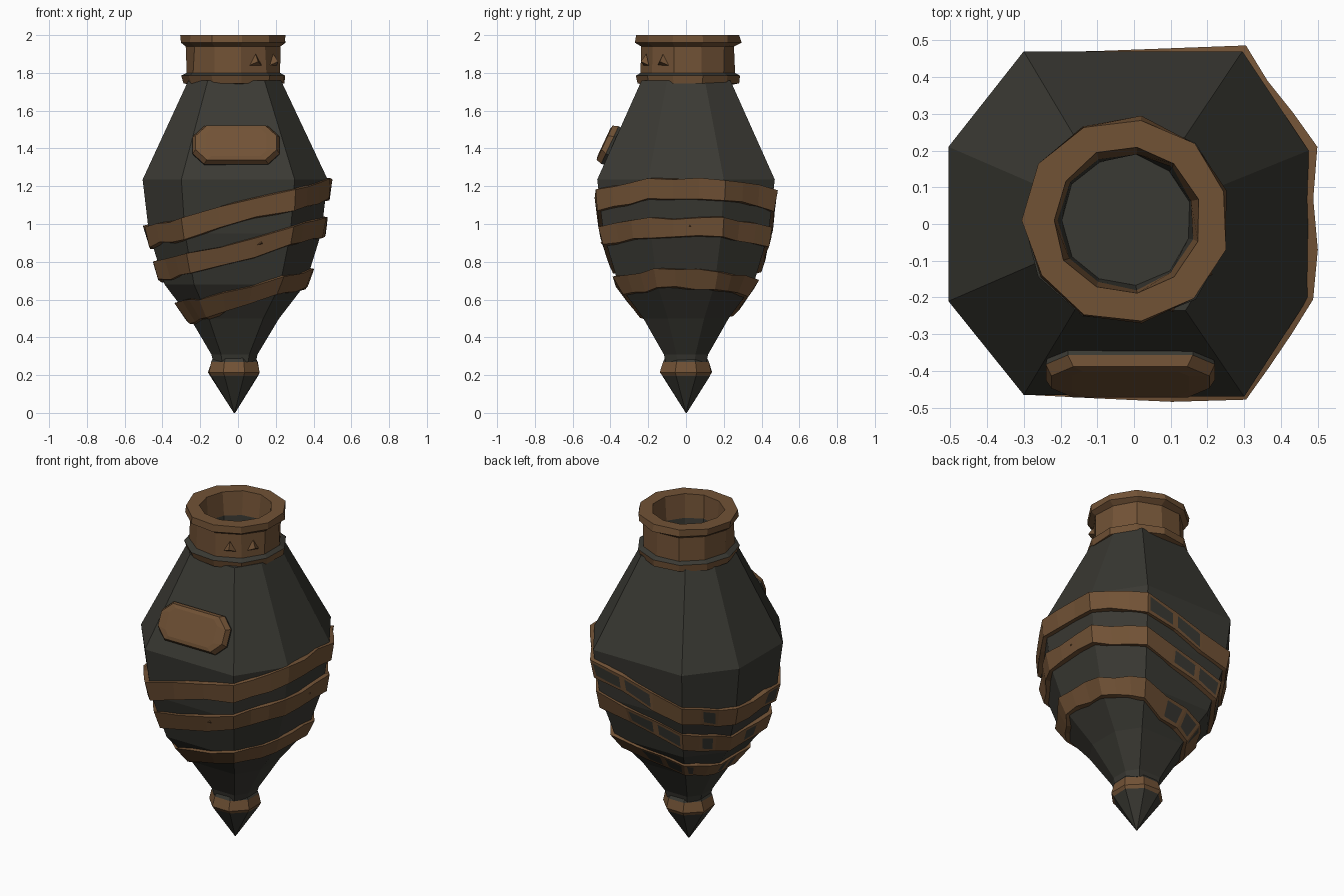
import bpy, bmesh, math, random
from mathutils import Vector

random.seed(7)
if "Cube" in bpy.data.objects:
    bpy.data.objects.remove(bpy.data.objects["Cube"], do_unlink=True)


def material(name, rgb):
    m = bpy.data.materials.new(name)
    m.use_nodes = True
    m.diffuse_color = (*rgb, 1)
    m.node_tree.nodes["Principled BSDF"].inputs["Base Color"].default_value = (*rgb, 1)
    return m


MATS = [material("dark_iron", (0.042, 0.041, 0.033)),
        material("rusty_bronze", (0.165, 0.084, 0.036))]
IRON, RUST = 0, 1


def finish(name, bm):
    bmesh.ops.recalc_face_normals(bm, faces=bm.faces)
    mesh = bpy.data.meshes.new(name)
    bm.to_mesh(mesh)
    bm.free()
    for m in MATS:
        mesh.materials.append(m)
    obj = bpy.data.objects.new(name, mesh)
    bpy.context.collection.objects.link(obj)
    return obj


def loft(rings, mats, cap_start=None, cap_end=None, wrap=False):
    """Bridge equal rings of points; mats gives the colour of each strip."""
    bm = bmesh.new()
    rows = [[bm.verts.new(p) for p in ring] for ring in rings]
    n = len(rows[0])
    for i in range(len(rows) if wrap else len(rows) - 1):
        a, b = rows[i], rows[(i + 1) % len(rows)]
        for j in range(n):
            k = (j + 1) % n
            bm.faces.new((a[j], a[k], b[k], b[j])).material_index = mats[i]
    for row, mat in ((rows[0], cap_start), (rows[-1], cap_end)):
        if mat is not None:
            bm.faces.new(row).material_index = mat
    return bm


def wobble(amount):
    return random.uniform(-amount, amount)


# Vessel body: one octagon scaled along the height
OCTAGON = [Vector(p) for p in ((0.3, -0.47), (0.475, -0.2), (0.475, 0.2), (0.295, 0.47),
                               (-0.3, 0.47), (-0.505, 0.21), (-0.505, -0.21), (-0.3, -0.465))]
PROFILE = [(0.27, 0.23), (0.31, 0.25), (0.5, 0.48), (0.68, 0.76),
           (0.95, 0.93), (1.235, 1.0), (1.76, 0.5)]
AXIS_X = -0.02


def body_scale(z):
    for (z0, s0), (z1, s1) in zip(PROFILE, PROFILE[1:]):
        if z <= z1:
            return s0 + (s1 - s0) * (z - z0) / (z1 - z0)
    return PROFILE[-1][1]


def on_body(p, z, out=0.0):
    s = body_scale(z)
    d = p.normalized() * out
    return Vector((p.x * s + d.x + AXIS_X * (1 - s), p.y * s + d.y, z))


body = loft([[on_body(p, z) for p in OCTAGON] for z, s in PROFILE],
            [IRON] * 6, IRON, IRON)
finish("vessel_body", body)

# Three tilted bands wrapped around the body
PERIMETER = [a.lerp(b, t / 3) for a, b in zip(OCTAGON, OCTAGON[1:] + OCTAGON[:1])
             for t in range(3)]


def band(name, level, slope, half):
    rings = [[], [], [], []]
    section = ((-half, -0.03), (-half * 0.9, 0.022), (half * 0.9, 0.022), (half, -0.03))
    for p in PERIMETER:
        z = level
        for step in range(8):
            z = level + slope * on_body(p, z).x
        z += wobble(0.008)
        for ring, (dz, out) in zip(rings, section):
            ring.append(on_body(p, z + dz + wobble(0.008), out + wobble(0.006)))
    bm = loft(rings, [RUST] * 4, wrap=True)
    bmesh.ops.recalc_face_normals(bm, faces=bm.faces)
    # worn patches where the iron shows through, mostly behind
    outer = [f for f in bm.faces if abs(f.normal.z) < 0.75
             and f.normal.dot(f.calc_center_median().xy.to_3d()) > 0]
    worn = [f for f in outer if f.normal.y - f.normal.x > 0.5 and random.random() < 0.45]
    bmesh.ops.inset_individual(bm, faces=worn, thickness=0.025)
    for f in worn:
        f.material_index = IRON
    finish(name, bm)


band("upper_band", 1.055, 0.27, 0.06)
band("middle_band", 0.86, 0.27, 0.055)
band("lower_band", 0.605, 0.28, 0.055)


# Round fittings on the axis
def turned(profile, sides, cx, cy, jitter):
    return [[(cx + (r + wobble(jitter)) * math.cos(2 * math.pi * (i + 0.5) / sides),
              cy + (r + wobble(jitter)) * math.sin(2 * math.pi * (i + 0.5) / sides), z)
             for i in range(sides)] for r, z in profile]


# Open neck with a flange at its foot and a rolled lip
neck = turned([(0.23, 1.735), (0.272, 1.745), (0.282, 1.785), (0.255, 1.8), (0.252, 1.94),
               (0.282, 1.96), (0.28, 2.0), (0.2, 2.0), (0.187, 1.86), (0.18, 1.77)],
              11, AXIS_X, 0.01, 0.006)
finish("neck", loft(neck, [RUST, RUST, IRON, RUST, RUST, RUST, RUST, RUST, IRON], None, IRON))

# Cuff and pointed foot
foot = turned([(0.115, 0.3), (0.132, 0.27), (0.147, 0.215), (0.135, 0.195), (0.002, 0.0)],
              8, AXIS_X, 0, 0.004)
finish("pointed_foot", loft(foot, [IRON, RUST, RUST, IRON], IRON, IRON))

# Name plate on the sloping front shoulder: chamfered outline with a raised middle
def plate_ring(w, h, cut, depth):
    up = Vector((0, 0.42, 0.9)).normalized()
    out = Vector((0, -0.9, 0.42)).normalized()
    centre = Vector((-0.01, -0.376, 1.405))
    corners = ((-w, -h + cut), (-w + cut, -h), (w - cut, -h), (w, -h + cut),
               (w, h - cut), (w - cut, h), (-w + cut, h), (-w, h - cut))
    return [centre + Vector((x, 0, 0)) + up * y + out * depth for x, y in corners]


plate = [plate_ring(0.22, 0.1, 0.05, -0.02), plate_ring(0.23, 0.11, 0.06, 0.03),
         plate_ring(0.215, 0.1, 0.06, 0.06), plate_ring(0.16, 0.08, 0.03, 0.065)]
finish("shoulder_plate", loft(plate, [IRON, RUST, RUST], IRON, RUST))

# Dents: raised chips of metal along the bands and neck
def chip(name, pos, size):
    bm = bmesh.new()
    bmesh.ops.create_cone(bm, cap_ends=True, segments=3, radius1=size,
                          radius2=0, depth=size * 0.8)
    out = Vector((pos[0], pos[1], 0)).normalized()
    bm.transform(out.to_track_quat("Z", "Y").to_matrix().to_4x4())
    bmesh.ops.translate(bm, verts=bm.verts, vec=pos)
    for f in bm.faces:
        f.material_index = RUST
    finish(name, bm)


chip("neck_chip_front", (0.1, -0.225, 1.86), 0.04)
chip("neck_chip_side", (0.2, -0.13, 1.86), 0.04)
chip("band_chip_front", (0.12, -0.435, 0.9), 0.045)
chip("band_chip_side", (0.455, 0.02, 0.99), 0.045)
chip("band_chip_upper", (0.478, -0.1, 1.2), 0.035)
